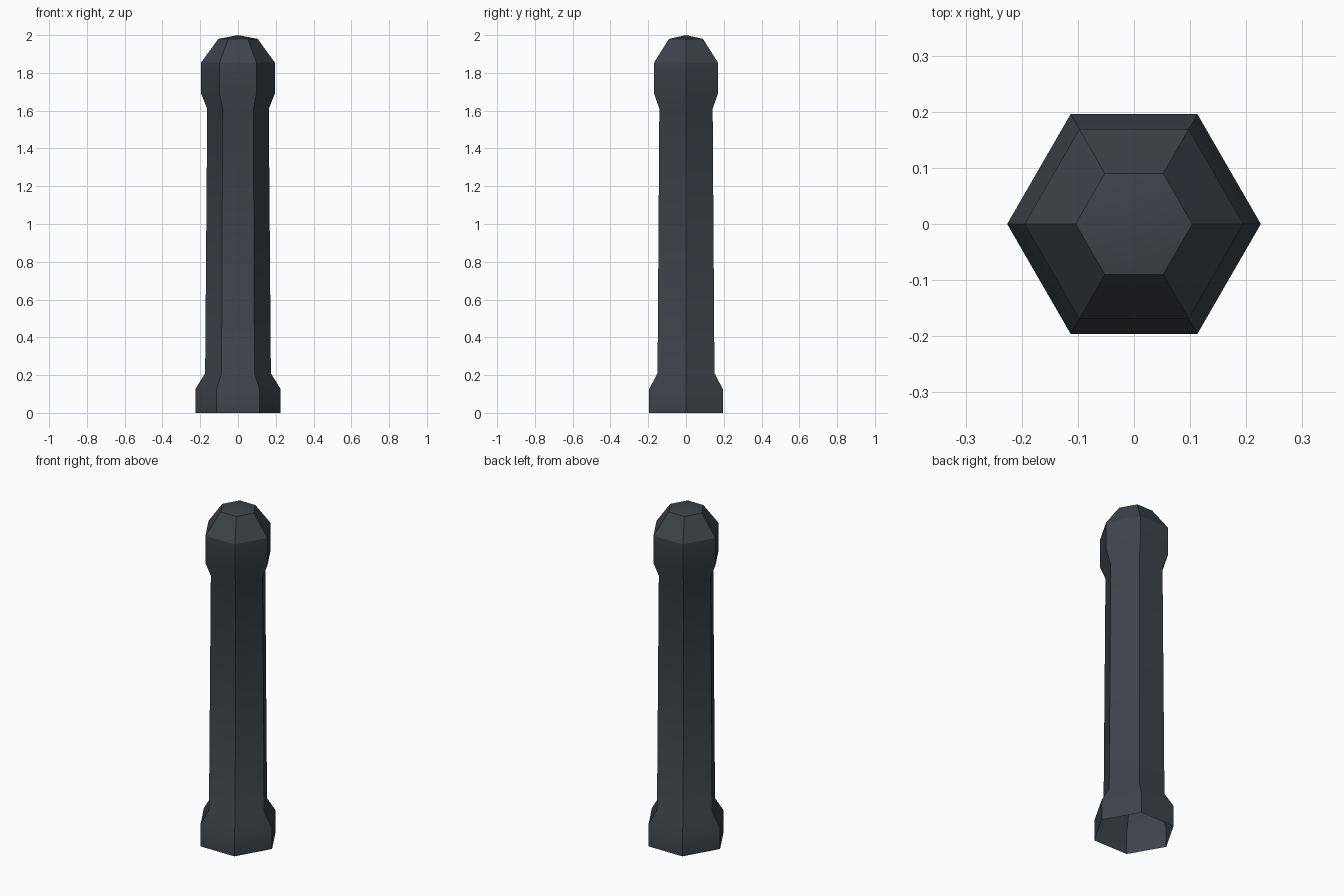
import bpy, bmesh, math

if "Cube" in bpy.data.objects:
    bpy.data.objects.remove(bpy.data.objects["Cube"])

SIDES = 6
# (radius, height) from the open foot up to the cap rim
PROFILE = [(0.226, 0.0), (0.226, 0.125), (0.174, 0.21), (0.163, 1.61),
           (0.195, 1.69), (0.195, 1.855), (0.104, 1.98)]

slate = bpy.data.materials.new("dark slate")
slate.diffuse_color = (0.046, 0.056, 0.067, 1)
slate.use_nodes = True
slate.node_tree.nodes["Principled BSDF"].inputs["Base Color"].default_value = slate.diffuse_color

# Hexagonal post: stacked rings joined by quads, with a shallow peaked cap
bm = bmesh.new()
rings = []
for r, z in PROFILE:
    rings.append([bm.verts.new((r * math.cos(math.tau * i / SIDES),
                                r * math.sin(math.tau * i / SIDES), z))
                  for i in range(SIDES)])
for low, high in zip(rings, rings[1:]):
    for i in range(SIDES):
        j = (i + 1) % SIDES
        bm.faces.new((low[i], low[j], high[j], high[i]))
peak = bm.verts.new((0, 0, 2.0))
for i in range(SIDES):
    bm.faces.new((rings[-1][i], rings[-1][(i + 1) % SIDES], peak))

mesh = bpy.data.meshes.new("bollard_post")
bm.to_mesh(mesh)
bm.free()
mesh.materials.append(slate)
post = bpy.data.objects.new("bollard_post", mesh)
bpy.context.collection.objects.link(post)

# Soft bends up the post, crisp corners between the six sides
bpy.context.view_layer.objects.active = post
post.select_set(True)
bpy.ops.object.shade_smooth_by_angle(angle=math.radians(29))
